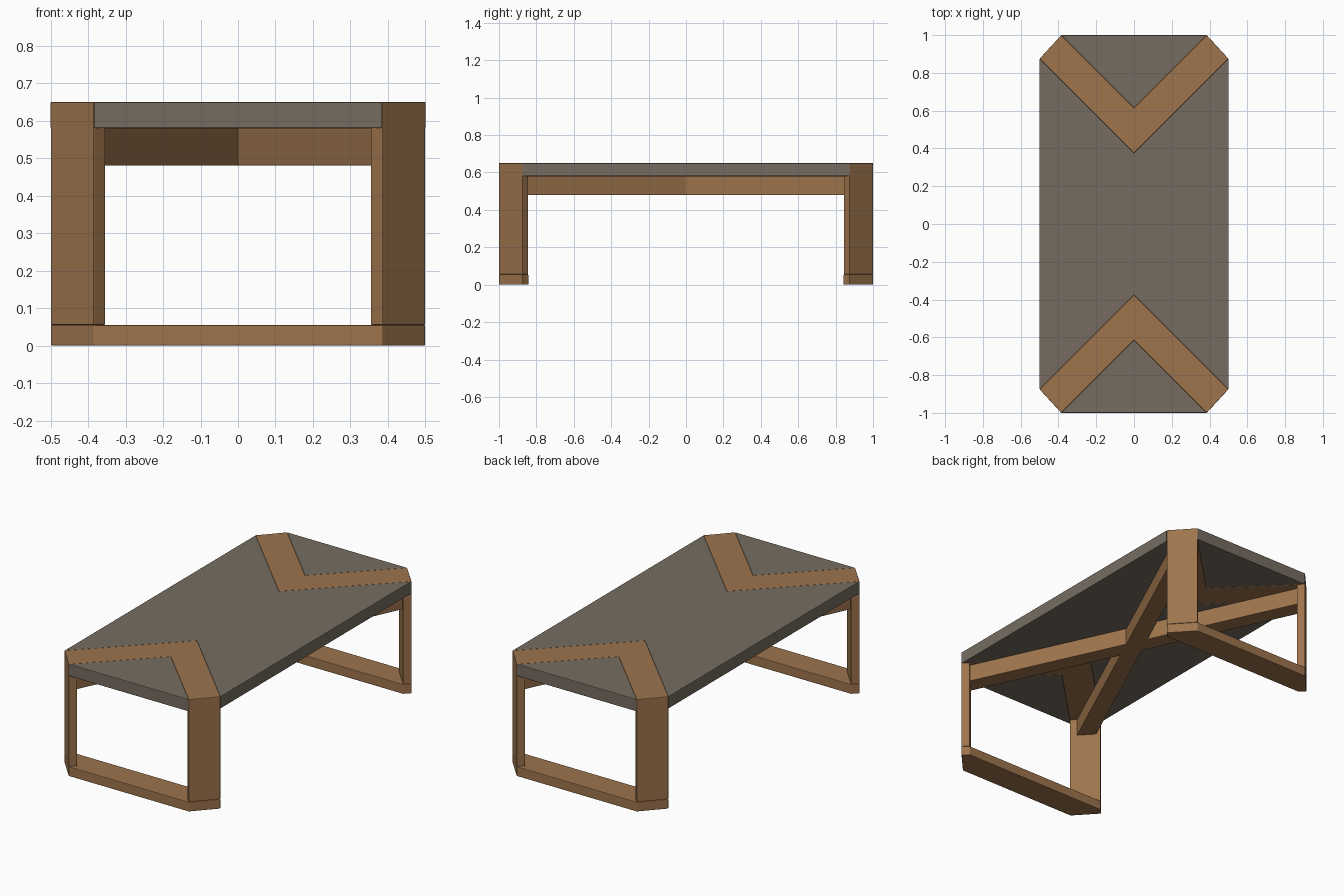
import bpy, bmesh
from mathutils import Vector

if "Cube" in bpy.data.objects:
    bpy.data.objects.remove(bpy.data.objects["Cube"])

def material(name, rgb):
    m = bpy.data.materials.new(name)
    m.diffuse_color = (*rgb, 1)
    m.use_nodes = True
    m.node_tree.nodes["Principled BSDF"].inputs["Base Color"].default_value = m.diffuse_color
    return m

WOOD = material("brown wood", (0.34, 0.175, 0.073))
STONE = material("grey stone", (0.18, 0.152, 0.118))

TOP, UNDER, FOOT = 0.65, 0.58, 0.055
BX, CY = 0.5, 0.875      # chamfered corner: long-side point
CX, BY = 0.385, 1.0      # chamfered corner: end point
D = 0.032                # leg thickness measured along x and y

def finish(name, bm, mat):
    bmesh.ops.recalc_face_normals(bm, faces=bm.faces)
    me = bpy.data.meshes.new(name)
    bm.to_mesh(me)
    bm.free()
    ob = bpy.data.objects.new(name, me)
    bpy.context.collection.objects.link(ob)
    me.materials.append(mat)
    bev = ob.modifiers.new("soft edge", 'BEVEL')
    bev.width, bev.segments, bev.limit_method = 0.003, 2, 'ANGLE'
    return ob

def extrude(bm, faces, dz):
    r = bmesh.ops.extrude_face_region(bm, geom=faces)
    verts = [g for g in r['geom'] if isinstance(g, bmesh.types.BMVert)]
    bmesh.ops.translate(bm, verts=verts, vec=(0, 0, dz))
    return [g for g in r['geom'] if isinstance(g, bmesh.types.BMFace)]

def prism(name, outline, z0, z1, mat):
    bm = bmesh.new()
    f = bm.faces.new([bm.verts.new((x, y, z0)) for x, y in outline])
    extrude(bm, [f], z1 - z0)
    return finish(name, bm, mat)

TIP_OUT, TIP_IN = BY - CX, CY - BX   # chevron tips on the centre line

# Middle panel of the top, notched at both ends by the chevrons
prism("middle_panel", [(-BX, -CY), (0, -TIP_IN), (BX, -CY),
                       (BX, CY), (0, TIP_IN), (-BX, CY)], UNDER, TOP, STONE)

for s, end in ((-1, "front"), (1, "back")):
    # Triangular end panel
    prism(end + "_end_panel", [(-CX, s * BY), (CX, s * BY), (0, s * TIP_OUT)],
          UNDER, TOP, STONE)

    # Chevron inlay that turns down into two board legs
    bm = bmesh.new()
    pairs = [((-BX, CY), (-CX, BY)), ((-BX + D, CY - D), (-CX + D, BY - D)),
             ((0, TIP_IN), (0, TIP_OUT)),
             ((BX - D, CY - D), (CX - D, BY - D)), ((BX, CY), (CX, BY))]
    rows = [[bm.verts.new((x, s * y, TOP)) for x, y in p] for p in pairs]
    plan = [bm.faces.new((a[0], a[1], b[1], b[0])) for a, b in zip(rows, rows[1:])]
    low = extrude(bm, plan, UNDER - TOP)
    leg_faces = [f for f in low if abs(f.calc_center_median().x) > 0.4]
    extrude(bm, leg_faces, FOOT - UNDER)
    finish(end + "_chevron_legs", bm, WOOD)

    # Floor rail joining the two legs
    prism(end + "_floor_rail", [(-BX, s * CY), (-CX, s * BY), (CX, s * BY), (BX, s * CY),
                                (BX - D, s * (CY - D)), (-BX + D, s * (CY - D))],
          0, FOOT, WOOD)

# Crossed diagonal beams under the top, ending inside the legs
half = 0.05
end_pt = Vector(((BX + CX - D) / 2, (BY + CY - D) / 2))
d = end_pt.normalized()
n = Vector((d.y, -d.x)) * half
a, b = end_pt + n, end_pt - n        # beam end corners in the +x +y quadrant
px, py = half / d.y, half / d.x      # where the beam sides cross the axes
prism("cross_beams", [(px, 0), (a.x, a.y), (b.x, b.y), (0, py),
                      (-b.x, b.y), (-a.x, a.y), (-px, 0),
                      (-a.x, -a.y), (-b.x, -b.y), (0, -py),
                      (b.x, -b.y), (a.x, -a.y)], 0.48, UNDER, WOOD)
